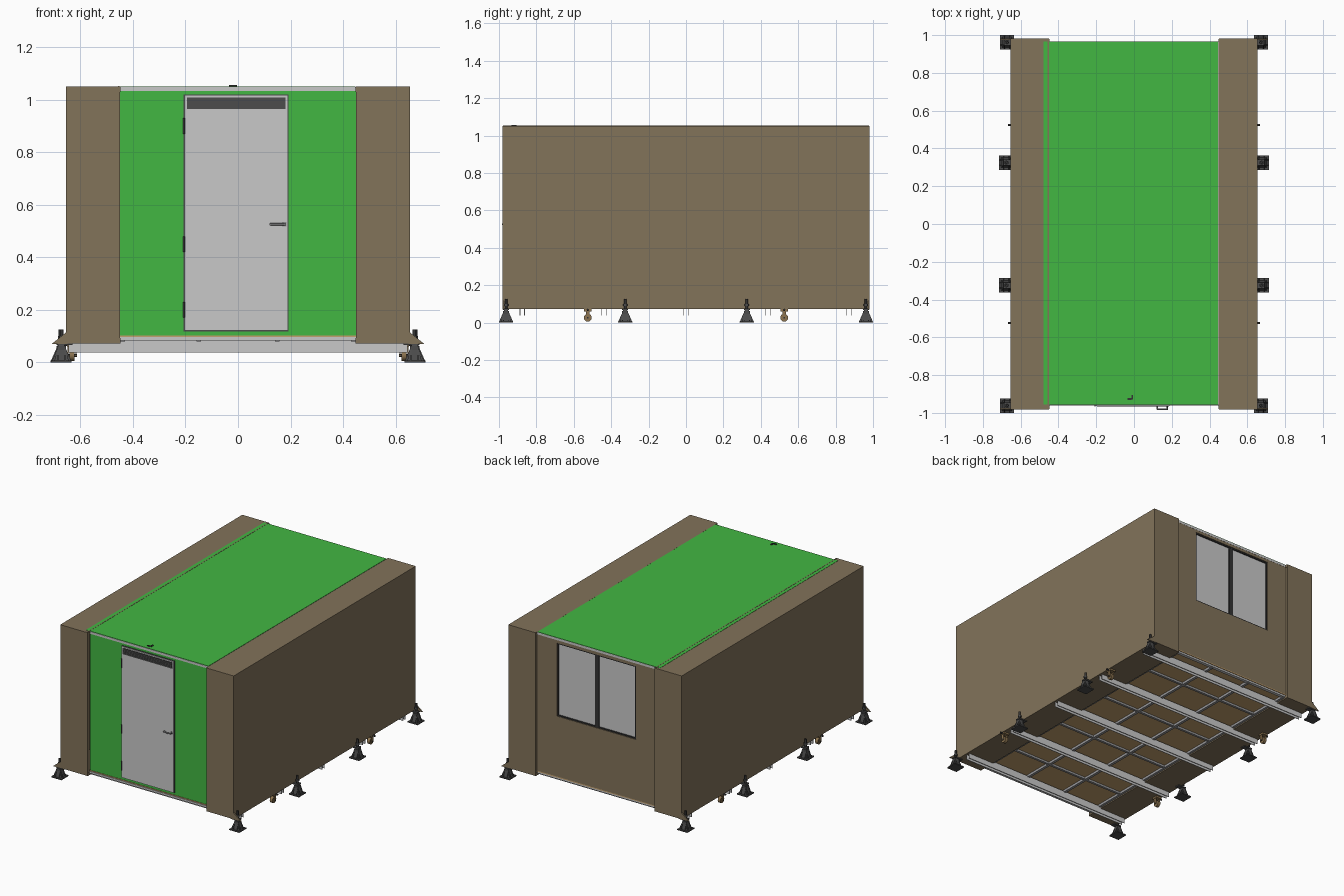
import bpy, bmesh, math
from mathutils import Vector, Matrix

if "Cube" in bpy.data.objects:
    bpy.data.objects.remove(bpy.data.objects["Cube"])


def material(name, hexcode):
    m = bpy.data.materials.new(name)
    c = [int(hexcode[i:i + 2], 16) / 255 for i in (0, 2, 4)]
    m.diffuse_color = [v / 12.92 if v <= 0.04045 else ((v + 0.055) / 1.055) ** 2.4 for v in c] + [1]
    m.use_nodes = True
    m.node_tree.nodes["Principled BSDF"].inputs["Base Color"].default_value = m.diffuse_color
    return m


BROWN = material("brown panel", "82735A")
GREEN = material("green panel", "42B742")
GREY = material("light grey", "C9C9C9")
STEEL = material("steel grey", "9A9A9C")
DARK = material("dark grey", "4C4C4C")
BLACK = material("near black", "343434")
TAN = material("tan floor", "C3A06E")
CASTER = material("caster brown", "8C7450")


def finish(name, bm, mat):
    bmesh.ops.recalc_face_normals(bm, faces=bm.faces)
    me = bpy.data.meshes.new(name)
    bm.to_mesh(me)
    bm.free()
    me.materials.append(mat)
    ob = bpy.data.objects.new(name, me)
    bpy.context.collection.objects.link(ob)
    return ob


def box(name, x, y, z, mat):
    """Box from (min, max) pairs."""
    bm = bmesh.new()
    x, y, z = sorted(x), sorted(y), sorted(z)
    mid = Vector([(a[0] + a[1]) / 2 for a in (x, y, z)])
    size = Vector([a[1] - a[0] for a in (x, y, z)])
    bmesh.ops.create_cube(bm, size=1, matrix=Matrix.Translation(mid) @ Matrix.Diagonal(size.to_4d()))
    return finish(name, bm, mat)


def cone(name, a, b, r1, r2, mat, n=16, turn=0.0):
    """Cylinder or frustum between points a and b."""
    a, b = Vector(a), Vector(b)
    d = b - a
    m = Matrix.Translation((a + b) / 2) @ d.to_track_quat('Z', 'Y').to_matrix().to_4x4() @ Matrix.Rotation(turn, 4, 'Z')
    bm = bmesh.new()
    bmesh.ops.create_cone(bm, cap_ends=True, segments=n, radius1=r1, radius2=r2, depth=d.length, matrix=m)
    if n > 4:
        for f in bm.faces:
            f.smooth = len(f.verts) == 4
        for e in bm.edges:
            e.smooth = all(len(f.verts) == 4 for f in e.link_faces)
    return finish(name, bm, mat)


def prism(name, pts, axis, lo, hi, mat):
    """Flat outline extruded along x or y."""
    bm = bmesh.new()
    put = (lambda p, t: (t, p[0], p[1])) if axis == 'x' else (lambda p, t: (p[0], t, p[1]))
    f = bm.faces.new([bm.verts.new(put(p, lo)) for p in pts])
    ext = bmesh.ops.extrude_face_region(bm, geom=[f])
    d = Vector(put((0, 0), hi - lo))
    bmesh.ops.translate(bm, vec=d, verts=[v for v in ext["geom"] if isinstance(v, bmesh.types.BMVert)])
    return finish(name, bm, mat)


# Side modules: channel-shaped shell, closed ends and corner gussets
for s, side in ((-1, "left"), (1, "right")):
    channel = [(.447, .072), (.655, .072), (.655, 1.05), (.447, 1.05),
               (.447, 1.03), (.635, 1.03), (.635, .092), (.447, .092)]
    prism(side + "_module_shell", [(s * x, z) for x, z in channel], 'y', -.979, .979, BROWN)
    for e, end in ((-1, "front"), (1, "back")):
        box(f"{side}_{end}_end_panel", (s * .449, s * .654), (e * .96, e * .982), (.072, 1.05), BROWN)
        prism(f"{side}_{end}_corner_gusset", [(s * .65, .118), (s * .71, .07), (s * .65, .07)],
              'y', e * .974, e * .982, BROWN)

# Roof: grey slab with a green sheet and a seam strip
box("roof_slab", (-.447, .447), (-.957, .967), (1.034, 1.049), GREY)
box("roof_sheet", (-.48, .445), (-.955, .966), (1.046, 1.0515), GREEN)
box("roof_seam", (-.457, -.451), (-.979, .979), (1.045, 1.0525), BROWN)

# Small hook on the roof
box("roof_hook_base", (-.035, -.012), (-.932, -.922), (1.05, 1.056), BLACK)
box("roof_hook_arm", (-.014, -.004), (-.928, -.905), (1.05, 1.056), BLACK)

# Floor: tan plate, grey edge frame and stringers under it
box("floor_plate", (-.449, .449), (-.958, .966), (.096, .103), TAN)
for e, end in ((-1, "front"), (1, "back")):
    box(end + "_floor_edge", (-.449, .449), (e * .94, e * .962), (.084, .097), GREY)
for i, x in enumerate((-.44, -.15, .15, .44)):
    box(f"floor_stringer_{i + 1}", (x - .009, x + .009), (-.95, .95), (.08, .097), STEEL)
for i, y in enumerate((-.66, -.22, .22, .66)):
    box(f"floor_cross_bar_{i + 1}", (-.44, .44), (y - .008, y + .008), (.082, .097), STEEL)

# Main cross beams, open-bottom channels
for i, y in enumerate((-.875, -.438, 0, .438, .872)):
    w, t = .014, .004
    u = [(y - w, .038), (y - w, .086), (y + w, .086), (y + w, .038),
         (y + w - t, .038), (y + w - t, .08), (y - w + t, .08), (y - w + t, .038)]
    prism(f"cross_beam_{i + 1}", u, 'x', -.645, .645, GREY)

# Front wall with door
box("front_wall", (-.45, .45), (-.955, -.935), (.102, 1.035), GREEN)
box("door_frame", (-.207, .193), (-.959, -.95), (.118, 1.02), DARK)
box("door_leaf", (-.202, .188), (-.963, -.95), (.123, 1.016), GREY)
box("door_vent", (-.195, .181), (-.965, -.96), (.965, 1.008), DARK)
for i in range(4):
    z = .972 + i * .0095
    box(f"door_vent_slat_{i + 1}", (-.19, .176), (-.967, -.963), (z, z + .003), DARK)
box("door_handle_plate", (.168, .184), (-.966, -.96), (.518, .534), STEEL)
cone("door_handle_stem", (.176, -.962, .526), (.176, -.982, .526), .004, .004, DARK, 12)
cone("door_handle_lever", (.18, -.98, .526), (.122, -.98, .526), .004, .004, STEEL, 12)
cone("door_handle_return", (.124, -.981, .526), (.124, -.966, .526), .004, .004, STEEL, 12)
for i, z in enumerate((.2, .45, .9)):
    cone(f"door_hinge_{i + 1}", (-.206, -.962, z - .03), (-.206, -.962, z + .03), .004, .004, DARK, 10)

# Back wall, built round the window opening
WX, Z0, Z1 = .297, .515, 1.015
YB = (.945, .966)
box("back_wall_lower", (-.45, .45), YB, (.102, Z0), BROWN)
box("back_wall_upper", (-.45, .45), YB, (Z1, 1.035), BROWN)
for s, side in ((-1, "left"), (1, "right")):
    box(f"back_wall_{side}", (s * WX, s * .45), YB, (Z0, Z1), BROWN)
    box(f"window_pane_{side}", (s * .012, s * (WX - .006)), (.946, .955), (Z0 + .006, Z1 - .006), GREY)
    box(f"window_jamb_{side}", (s * (WX - .008), s * WX), (.945, .962), (Z0, Z1), BLACK)
box("window_sill", (-WX, WX), (.945, .962), (Z0, Z0 + .008), BLACK)
box("window_head", (-WX, WX), (.945, .962), (Z1 - .008, Z1), BLACK)
box("window_mullion", (-.016, .016), (.945, .961), (Z0, Z1), BLACK)

# Levelling feet: plate, ribbed pyramid, screw and bracket
for s in (-1, 1):
    for y, x in ((-.962, .672), (-.325, .676), (.325, .676), (.962, .672)):
        x *= s
        tag = ("left" if s < 0 else "right") + f"_{'front' if y < 0 else 'back'}_{'corner' if abs(y) > .5 else 'middle'}_foot"
        h = .038
        box(tag + "_plate", (x - h, x + h), (y - h, y + h), (0, .007), DARK)
        cone(tag + "_pyramid", (x, y, .007), (x, y, .066), .038, .015, DARK, 4, math.pi / 4)
        for k in (-.014, .014):
            rib = [(-.036, .007), (.036, .007), (.012, .062), (-.012, .062)]
            prism(tag + "_rib_along", [(y + a, z) for a, z in rib], 'x', x + k - .002, x + k + .002, DARK)
            prism(tag + "_rib_across", [(x + a, z) for a, z in rib], 'y', y + k - .002, y + k + .002, DARK)
        cone(tag + "_screw", (x, y, .06), (x, y, .126), .007, .007, BLACK, 12)
        cone(tag + "_nut", (x, y, .088), (x, y, .1), .012, .012, DARK, 6)
        box(tag + "_bracket", (s * .63, x + s * .016), (y - .016, y + .016), (.066, .074), DARK)

# Transport casters
for s in (-1, 1):
    for e in (-1, 1):
        x, y = s * .632, e * .525
        tag = f"{'left' if s < 0 else 'right'}_{'front' if e < 0 else 'back'}_caster"
        cone(tag + "_wheel", (x - .01, y, .026), (x + .01, y, .026), .021, .021, CASTER, 20)
        cone(tag + "_axle", (x - .018, y, .026), (x + .018, y, .026), .005, .005, BLACK, 10)
        for k in (-.015, .015):
            box(tag + "_fork", (x + k - .002, x + k + .002), (y - .01, y + .01), (.02, .062), CASTER)
        box(tag + "_plate", (x - .02, x + .02), (y - .02, y + .02), (.06, .073), CASTER)
        cone(tag + "_pin", (x, y, .068), (s * .668, y, .068), .006, .006, BLACK, 10)
